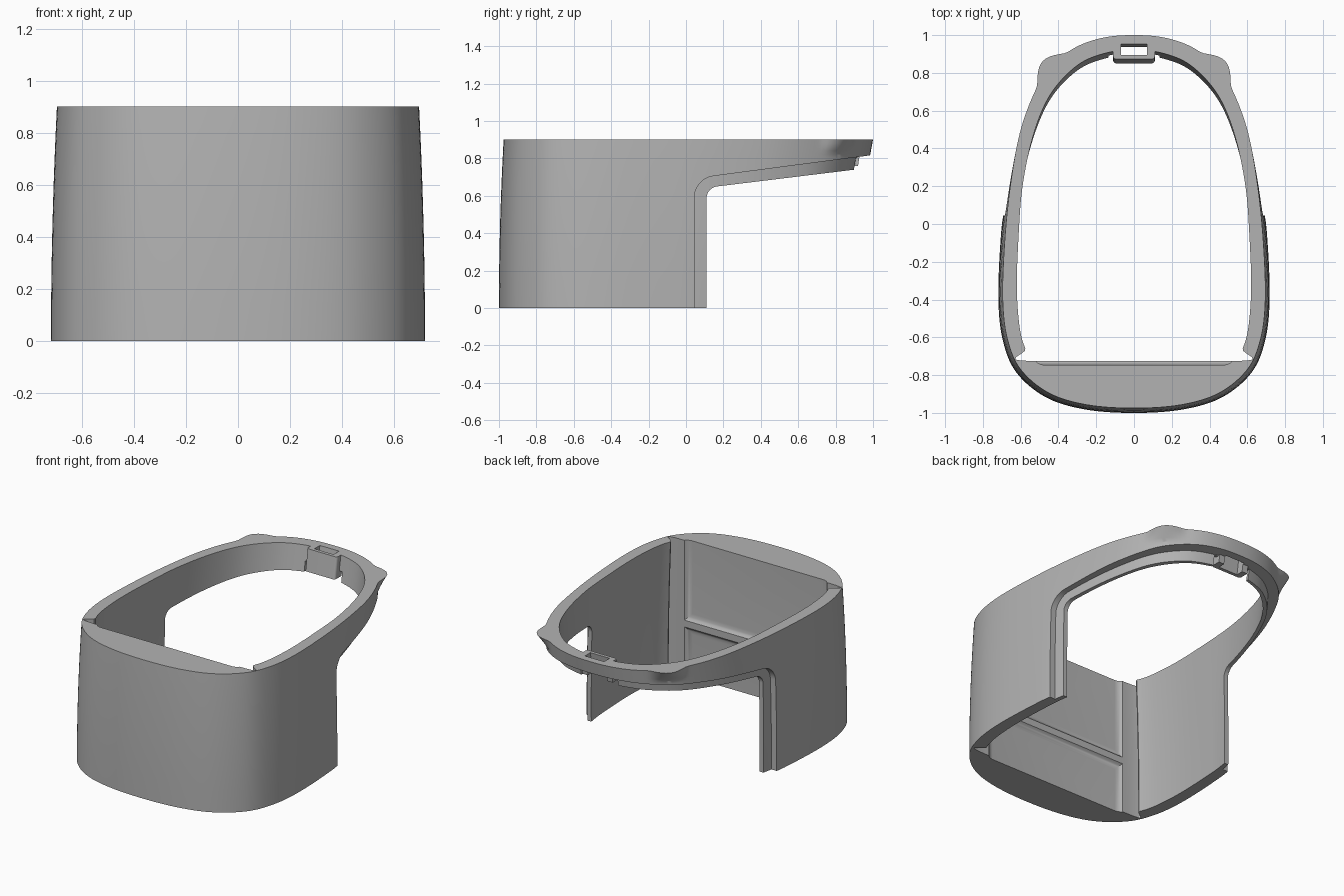
import bpy, bmesh
from mathutils import Vector
from mathutils.geometry import interpolate_bezier

H = 0.9
cube = bpy.data.objects.get("Cube")
if cube:
    bpy.data.objects.remove(cube, do_unlink=True)

grey = bpy.data.materials.new("plain grey")
grey.use_nodes = True
grey.diffuse_color = (0.45, 0.45, 0.45, 1)
grey.node_tree.nodes["Principled BSDF"].inputs["Base Color"].default_value = grey.diffuse_color


def make(name, bm):
    bmesh.ops.recalc_face_normals(bm, faces=bm.faces)
    mesh = bpy.data.meshes.new(name)
    bm.to_mesh(mesh)
    bm.free()
    mesh.materials.append(grey)
    obj = bpy.data.objects.new(name, mesh)
    bpy.context.collection.objects.link(obj)
    return obj


def skin(name, rings):
    """Solid through a stack of closed rings, capped at both ends."""
    bm = bmesh.new()
    loops = [[bm.verts.new(p) for p in ring] for ring in rings]
    n = len(loops[0])
    for a, b in zip(loops, loops[1:]):
        for i in range(n):
            j = (i + 1) % n
            bm.faces.new((a[i], a[j], b[j], b[i]))
    bm.faces.new(loops[0])
    bm.faces.new(loops[-1])
    return make(name, bm)


def boolean(obj, tool, operation):
    mod = obj.modifiers.new("boolean", 'BOOLEAN')
    mod.operation, mod.solver, mod.object = operation, 'EXACT', tool
    bpy.context.view_layer.objects.active = obj
    bpy.ops.object.modifier_apply(modifier=mod.name)
    bpy.data.objects.remove(tool, do_unlink=True)


def box(name, x, y0, y1, z0, z1, lean=0.0, radius=0.0, pick=None):
    """Symmetric box, optionally leaning in y and rounded on picked edges."""
    bm = bmesh.new()
    bmesh.ops.create_cube(bm, size=1)
    for v in bm.verts:
        v.co = Vector((v.co.x * 2 * x, y1 if v.co.y > 0 else y0, z1 if v.co.z > 0 else z0))
    if radius:
        edges = [e for e in bm.edges if pick(e)]
        bmesh.ops.bevel(bm, geom=edges, offset=radius, segments=8, profile=0.5, affect='EDGES')
    for v in bm.verts:
        v.co.y += lean * (v.co.z - H)
    return make(name, bm)


def outline(half, steps=8):
    """Smooth half outline from back to front, mirrored into a closed ring."""
    pts = [Vector(p) for p in half]
    mirror = lambda p: Vector((-p.x, p.y))
    ext = [mirror(pts[1])] + pts + [mirror(pts[-2])]
    side = []
    for a, b, c, d in zip(ext, ext[1:], ext[2:], ext[3:]):
        for i in range(steps):
            t = i / steps
            side.append(0.5 * (2 * b + (c - a) * t + (2 * a - 5 * b + 4 * c - d) * t * t
                               + (3 * b - a - 3 * c + d) * t ** 3))
    side.append(pts[-1])
    return side


def closed(side):
    return side + [Vector((-p.x, p.y)) for p in reversed(side[1:-1])]


def drafted(p, z, front):
    """Walls swell forward and sideways and lean in at the back going down."""
    t = 1 - z / H
    swell = 1 - (1 - t) ** 2
    x = p.x * (1 + 0.033 * swell * min(1, max(0, 1 - p.y / 0.6)))
    y = p.y * (1 - 0.17 * t if p.y > 0 else 1 + front * swell)
    return Vector((x, y, z))


def bumped(p, z):
    """Small grip ears at the back corners, fading downwards."""
    fade = min(1, max(0, 1 - (H - z) / 0.08))
    s = 1 if p.x > 0 else -1
    d = (p - Vector((s * 0.445, 0.825))).length / 0.125
    return p + Vector((s * 0.74, 0.67)) * 0.05 * fade * max(0, 1 - d * d) ** 1.5


def loft(name, ring, levels, front=0.0, bump=False):
    return skin(name, [[drafted(bumped(p, z) if bump else p, z, front) for p in ring]
                       for z in levels])


def side_prism(name, y, corner, radius, slope):
    """Cutter under the back: upright edge, rounded corner, rising line."""
    c = Vector((y, corner))
    a, b = c - Vector((0, radius)), c + Vector((radius, radius * slope))
    arc = interpolate_bezier(a, a.lerp(c, 0.55), b.lerp(c, 0.55), b, 12)
    prof = [(y, -0.2)] + [tuple(p) for p in arc] + [(1.3, corner + (1.3 - y) * slope), (1.3, -0.2)]
    return skin(name, [[(x, py, pz) for py, pz in prof] for x in (-1, 1)])


# Outer wall
outer = outline([(0, 1), (0.16, 0.987), (0.31, 0.935), (0.445, 0.83), (0.53, 0.69), (0.605, 0.48),
                 (0.655, 0.2), (0.685, -0.1), (0.695, -0.4), (0.67, -0.61), (0.6, -0.77),
                 (0.45, -0.895), (0.25, -0.957), (0, -0.975)])
body = loft("housing_collar", closed(outer),
            [0, 0.15, 0.3, 0.45, 0.6, 0.72, 0.8, 0.82, 0.84, 0.86, 0.88, H], 0.026, True)

# Opening with a flat front side
inner = outline([(0, 0.92), (0.15, 0.905), (0.3, 0.84), (0.44, 0.69), (0.53, 0.48), (0.59, 0.2),
                 (0.613, -0.1), (0.62, -0.35), (0.605, -0.55), (0.575, -0.66), (0.535, -0.725)])
levels = [-0.1, 0.15, 0.3, 0.45, 0.6, 0.75, H, 1.0]
boolean(body, loft("opening", closed(inner) if inner[-1].x == 0 else
                   inner + [Vector((-p.x, p.y)) for p in reversed(inner[1:])], levels), 'DIFFERENCE')

# Back cut-out, leaving a thin inner lip
lip = outline([(0, 0.937), (0.15, 0.922), (0.31, 0.86), (0.455, 0.715), (0.555, 0.48), (0.617, 0.2),
               (0.645, -0.1), (0.645, -0.5), (0.4, -0.8), (0, -0.85)])
step = side_prism("step_cutter", 0.045, 0.692, 0.1, 0.132)
boolean(step, loft("lip_keeper", closed(lip), [-0.3] + levels[1:]), 'DIFFERENCE')
boolean(body, step, 'DIFFERENCE')
boolean(body, side_prism("lip_cutter", 0.11, 0.643, 0.055, 0.122), 'DIFFERENCE')
boolean(body, box("lip_gap", 0.135, 0.8, 1.1, 0.5, 0.803), 'DIFFERENCE')


# Shallow front pockets with a rib between them
def pocket_edge(floor):
    def pick(e):
        a, b = (v.co for v in e.verts)
        at_back = max(a.y, b.y) < -0.7
        end = max(a.z, b.z) < 0.5 if floor else min(a.z, b.z) > 0.2
        return at_back and (abs(a.z - b.z) > 0.1 or end)
    return pick


boolean(body, box("upper_pocket", 0.535, -0.746, -0.65, 0.36, 1.1, 0, 0.06, pocket_edge(True)), 'DIFFERENCE')
boolean(body, box("lower_pocket", 0.535, -0.746, -0.65, -0.2, 0.345, 0, 0.06, pocket_edge(False)), 'DIFFERENCE')

# Latch boss and its slot
upright = lambda e: abs(e.verts[0].co.z - e.verts[1].co.z) > 0.05 and e.verts[0].co.y < 0.9
boolean(body, box("latch_boss", 0.11, 0.873, 0.942, 0.76, H, 0.16, 0.015, upright), 'UNION')
boolean(body, box("latch_slot", 0.07, 0.895, 0.952, 0.6, 1.0, 0.16), 'DIFFERENCE')

bpy.ops.object.select_all(action='DESELECT')
body.select_set(True)
bpy.context.view_layer.objects.active = body
bpy.ops.object.shade_smooth_by_angle(angle=0.5)
